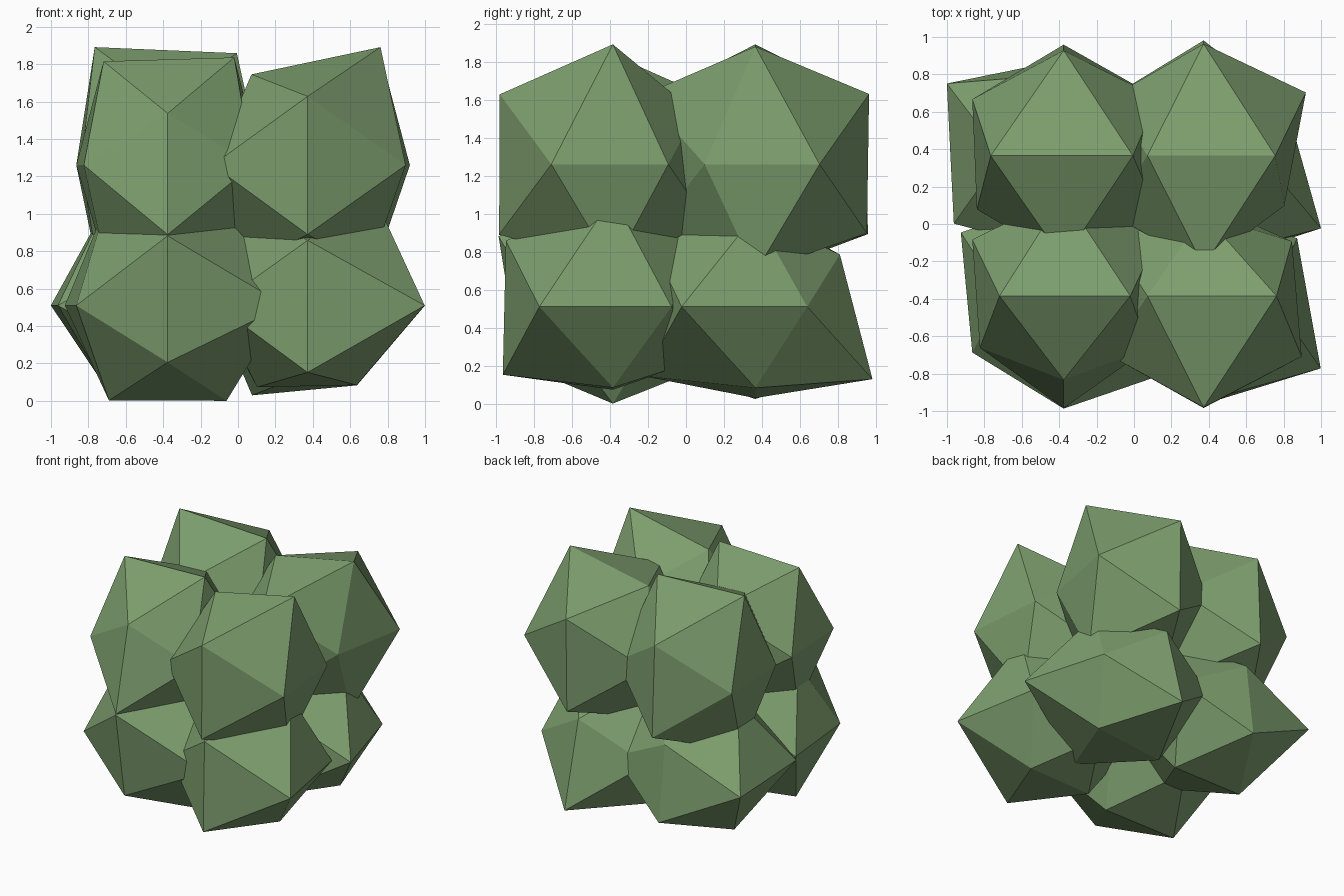
import bpy, bmesh
from mathutils import Vector

if "Cube" in bpy.data.objects:
    bpy.data.objects.remove(bpy.data.objects["Cube"])

PHI = 1.618

leaf = bpy.data.materials.new("leaf_green")
leaf.diffuse_color = (0.205, 0.342, 0.156, 1)
leaf.use_nodes = True
leaf.node_tree.nodes["Principled BSDF"].inputs["Base Color"].default_value = leaf.diffuse_color

# Icosahedron corner directions, in pairs: top, bottom, left, right, front, back
DIRS = [Vector(d) for s in (1, -1) for e in (-1, 1) for d in [(e, 0, s * PHI)]]
DIRS += [Vector((s * PHI, e, 0)) for s in (-1, 1) for e in (-1, 1)]
DIRS += [Vector((0, s * PHI, e)) for s in (-1, 1) for e in (-1, 1)]

# Radial size of every corner, in the order of DIRS
CLUMPS = {
    "front_left_lower":  [.33, .33, .314, .315, .302, .34, .387, .32, .304, .372, .31, .32],
    "front_right_lower": [.33, .358, .27, .263, .30, .31, .387, .309, .358, .348, .28, .29],
    "back_left_lower":   [.33, .33, .30, .30, .363, .386, .32, .32, .32, .32, .317, .27],
    "back_right_lower":  [.32, .30, .297, .264, .31, .31, .388, .273, .365, .34, .381, .275],
    "front_left_upper":  [.343, .356, .33, .33, .277, .302, .28, .31, .371, .277, .32, .335],
    "front_right_upper": [.30, .39, .33, .335, .314, .31, .324, .292, .37, .368, .31, .27],
    "back_left_upper":   [.39, .37, .365, .33, .287, .302, .31, .31, .32, .345, .367, .348],
    "back_right_upper":  [.30, .383, .33, .352, .31, .31, .267, .338, .32, .365, .363, .37],
}


def foliage_clump(name, centre, sizes):
    bm = bmesh.new()
    verts = [bm.verts.new(d) for d in DIRS]
    bmesh.ops.convex_hull(bm, input=verts)
    # push each corner in or out for the faceted, uneven shape
    for v, d, s in zip(verts, DIRS, sizes):
        v.co = centre + d * s
    bmesh.ops.recalc_face_normals(bm, faces=bm.faces[:])
    mesh = bpy.data.meshes.new(name)
    bm.to_mesh(mesh)
    bm.free()
    mesh.materials.append(leaf)
    bpy.context.collection.objects.link(bpy.data.objects.new(name, mesh))


# Two by two by two block of clumps
for name, sizes in CLUMPS.items():
    centre = Vector((-.376 if "left" in name else .372,
                     -.385 if "front" in name else .365,
                     .51 if "lower" in name else 1.26))
    foliage_clump(name + "_foliage", centre, sizes)
